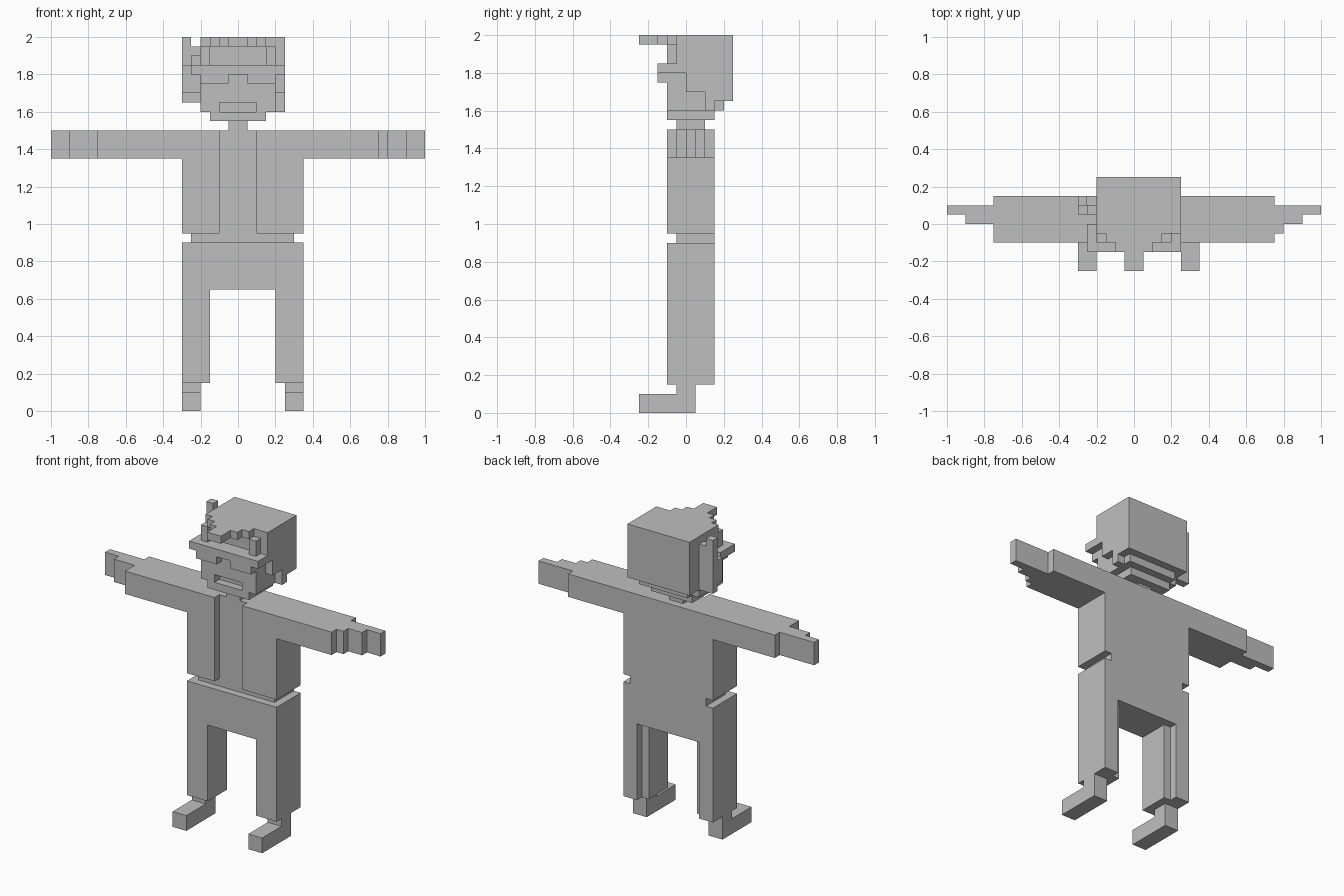
import bpy, bmesh, math

V = 0.05  # block size

grey = bpy.data.materials.new("plain grey")
grey.diffuse_color = (0.52, 0.52, 0.52, 1)


def box(x0, x1, y0, y1, z0, z1):
    """Cells filling a box given in model units."""
    r = [round(v / V) for v in (x0, x1, y0, y1, z0, z1)]
    return {(x, y, z) for x in range(r[0], r[1])
            for y in range(r[2], r[3]) for z in range(r[4], r[5])}


def union(*boxes):
    return set().union(*[box(*b) for b in boxes])


parts = {}

# Feet with ankles, and trouser legs notched at the inner back corner
for side, x0, notch in (("left", -0.3, -0.2), ("right", 0.25, 0.2)):
    parts[side + "_foot"] = union(
        (x0, x0 + 0.1, -0.25, 0.05, 0, 0.1),
        (x0, x0 + 0.1, -0.05, 0.05, 0.1, 0.15))
    lx = min(x0, notch)
    parts[side + "_leg"] = (box(lx, lx + 0.15, -0.1, 0.15, 0.15, 0.65)
                            - box(notch, notch + 0.05, 0.1, 0.15, 0.15, 0.65))

# Hips, waist, jacket with open front, neck
parts["hips"] = box(-0.3, 0.35, -0.1, 0.15, 0.65, 0.9)
parts["waist"] = box(-0.25, 0.3, -0.05, 0.15, 0.9, 0.95)
parts["jacket"] = (box(-0.3, 0.35, -0.1, 0.15, 0.95, 1.5)
                   - box(-0.1, 0.1, -0.1, -0.05, 0.95, 1.5))
parts["neck"] = box(-0.05, 0.05, -0.05, 0.1, 1.5, 1.55)

# Sleeves and stepped hands
parts["left_sleeve"] = box(-0.75, -0.3, -0.1, 0.15, 1.35, 1.5)
parts["right_sleeve"] = box(0.35, 0.75, -0.1, 0.15, 1.35, 1.5)
parts["left_hand"] = union((-0.9, -0.75, 0, 0.1, 1.35, 1.5),
                           (-1, -0.9, 0.05, 0.1, 1.35, 1.5))
parts["right_hand"] = union((0.75, 0.8, -0.05, 0.1, 1.35, 1.5),
                            (0.8, 0.9, 0, 0.1, 1.35, 1.5),
                            (0.9, 1, 0.05, 0.1, 1.35, 1.5))

# Face with jaw and recessed mouth
parts["face"] = union((-0.15, 0.15, -0.1, 0.15, 1.55, 1.6),
                      (-0.2, 0.2, -0.1, 0.15, 1.6, 1.85)) \
    - box(-0.1, 0.1, -0.1, -0.05, 1.6, 1.65)

# Eyewear band with two lenses
parts["eyewear"] = union((-0.25, 0.25, -0.15, -0.1, 1.8, 1.85),
                         (-0.25, -0.2, -0.1, 0, 1.8, 1.85),
                         (0.2, 0.25, -0.1, 0, 1.8, 1.85),
                         (-0.2, -0.05, -0.15, -0.1, 1.75, 1.8),
                         (0.05, 0.2, -0.15, -0.1, 1.75, 1.8))

# Hair: cap, back, right side lock and temple tufts
parts["hair"] = union((-0.2, 0.25, -0.05, 0.25, 1.85, 2),
                      (-0.2, 0.25, 0.15, 0.25, 1.65, 1.85),
                      (-0.15, 0.2, 0.15, 0.2, 1.6, 1.65),
                      (0.2, 0.25, 0, 0.15, 1.7, 1.85),
                      (0.2, 0.25, 0.1, 0.15, 1.6, 1.7),
                      (0.15, 0.2, -0.1, -0.05, 1.85, 1.95),
                      (-0.2, -0.15, -0.1, -0.05, 1.85, 1.95))

# Pointed fringe overhanging the forehead
parts["fringe"] = union((-0.15, 0.15, -0.1, -0.05, 1.95, 2),
                        (-0.1, 0.1, -0.15, -0.1, 1.95, 2),
                        (-0.05, 0.05, -0.25, -0.15, 1.95, 2))

# Earpiece with upright post on the left of the head
parts["earpiece"] = union((-0.3, -0.25, 0.1, 0.15, 1.65, 2),
                          (-0.25, -0.2, 0.1, 0.15, 1.65, 1.95),
                          (-0.3, -0.25, 0.05, 0.1, 1.7, 1.85),
                          (-0.25, -0.2, 0.05, 0.1, 1.7, 1.9))

solid = set().union(*parts.values())
DIRS = [(a, s) for a in range(3) for s in (0, 1)]


def build(name, cells):
    """Skin the outer faces of a part, then merge coplanar squares."""
    bm = bmesh.new()
    verts = {}
    for c in sorted(cells):
        for a, s in DIRS:
            n = list(c)
            n[a] += 1 if s else -1
            if tuple(n) in solid:
                continue
            b, d = (a + 1) % 3, (a + 2) % 3
            loop = []
            for p, q in ((0, 0), (1, 0), (1, 1), (0, 1)):
                k = list(c)
                k[a] += s
                k[b] += p
                k[d] += q
                k = tuple(k)
                if k not in verts:
                    verts[k] = bm.verts.new([i * V for i in k])
                loop.append(verts[k])
            bm.faces.new(loop if s else loop[::-1])
    bmesh.ops.dissolve_limit(bm, angle_limit=math.radians(1),
                             verts=bm.verts[:], edges=bm.edges[:])
    me = bpy.data.meshes.new(name)
    bm.to_mesh(me)
    bm.free()
    me.materials.append(grey)
    bpy.context.collection.objects.link(bpy.data.objects.new(name, me))


for name, cells in parts.items():
    build(name, cells)
